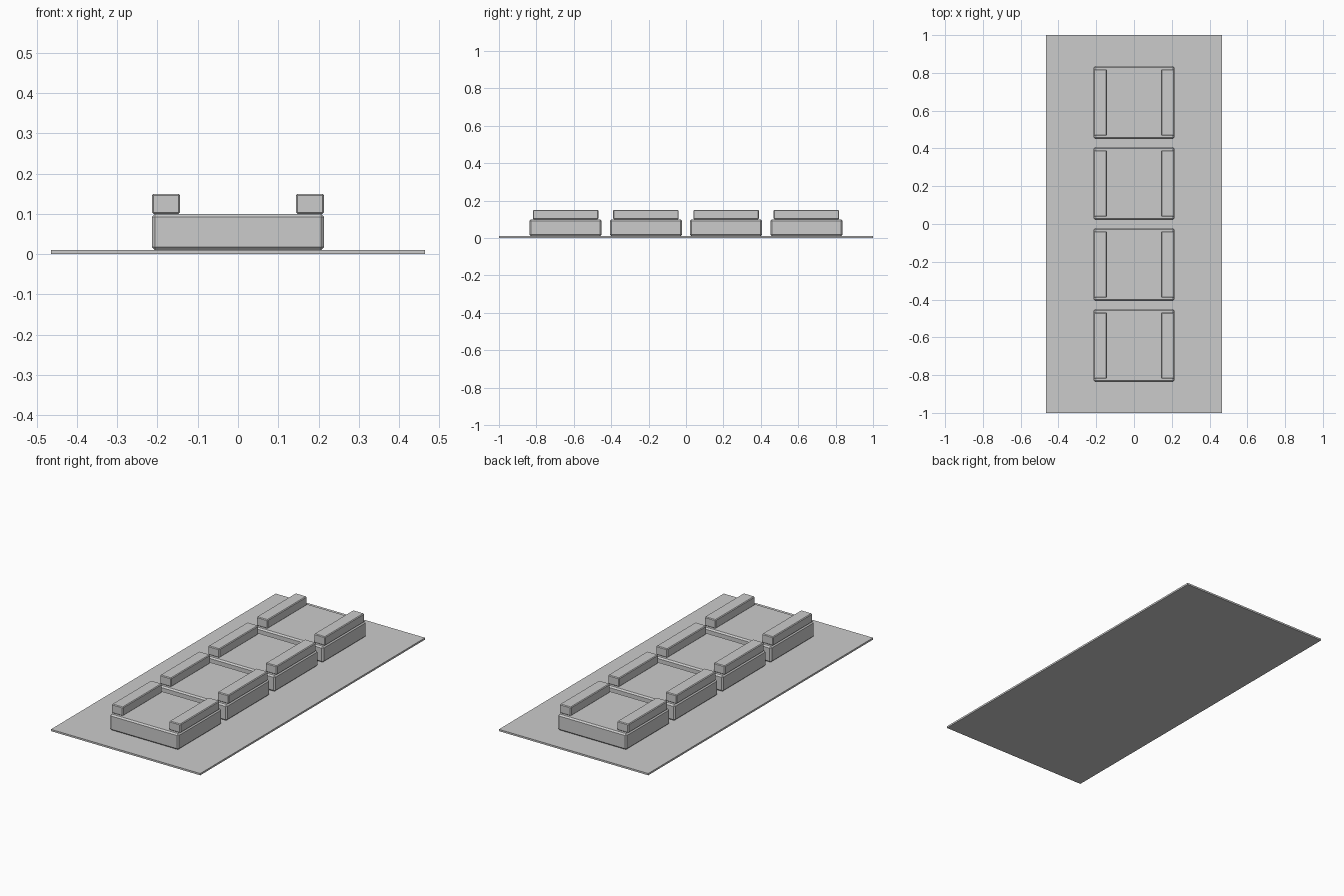
import bpy

old = bpy.data.objects.get("Cube")
if old:
    bpy.data.objects.remove(old, do_unlink=True)

GREY = (0.6, 0.6, 0.6, 1.0)
grey = bpy.data.materials.new("plain_grey")
grey.use_nodes = True
grey.diffuse_color = GREY
grey.node_tree.nodes["Principled BSDF"].inputs["Base Color"].default_value = GREY


def box(name, centre, size, chamfer=0.0):
    """Add a box with optional chamfered edges."""
    bpy.ops.mesh.primitive_cube_add(size=1, location=centre)
    ob = bpy.context.object
    ob.name = name
    ob.scale = size
    bpy.ops.object.transform_apply(location=False, rotation=False, scale=True)
    ob.data.materials.append(grey)
    if chamfer:
        bevel = ob.modifiers.new("chamfer", "BEVEL")
        bevel.width = chamfer
        bevel.segments = 1
    return ob


# Thin floor slab
box("floor_slab", (0, 0, 0.005), (0.93, 2.0, 0.01))

# Row of four blocks, each with a rail along both sides
PITCH = 0.429
for i in range(4):
    y = (i - 1.5) * PITCH
    box(f"block_{i + 1}", (0, y, 0.055), (0.428, 0.386, 0.09), 0.008)
    for side, sign in (("left", 1), ("right", -1)):
        box(f"{side}_rail_{i + 1}", (sign * 0.179, y, 0.125),
            (0.07, 0.35, 0.05), 0.004)
